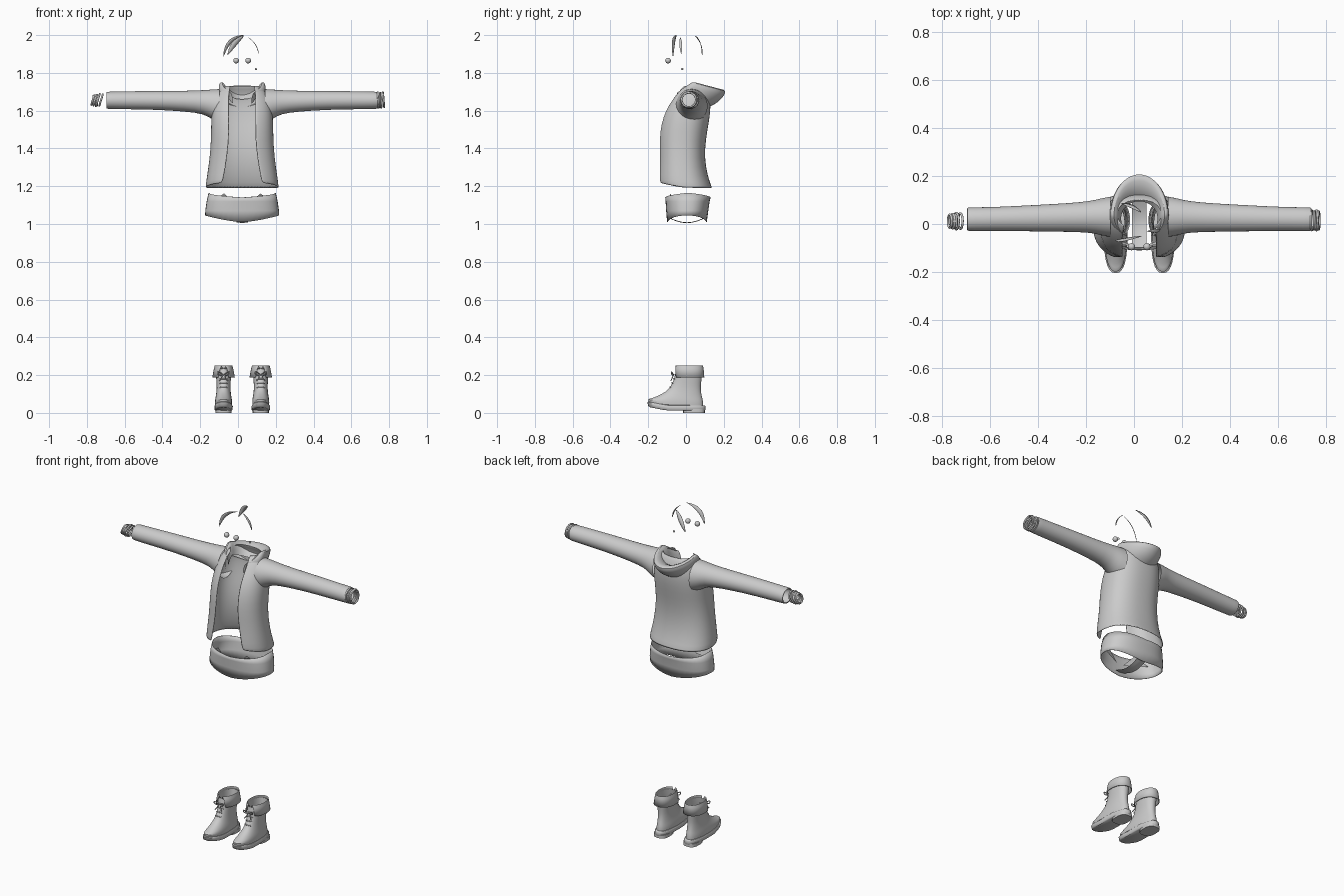
import bpy, bmesh, math
from math import sin, cos, pi, copysign
from mathutils import Vector

if "Cube" in bpy.data.objects:
    bpy.data.objects.remove(bpy.data.objects["Cube"])

CX = 0.022  # centre line of the outfit

grey = bpy.data.materials.new("plain grey")
grey.use_nodes = True
grey.diffuse_color = (0.6, 0.6, 0.6, 1)
grey.node_tree.nodes["Principled BSDF"].inputs["Base Color"].default_value = (0.6, 0.6, 0.6, 1)


def smooth(ob, angle=50):
    bpy.ops.object.select_all(action="DESELECT")
    ob.select_set(True)
    bpy.context.view_layer.objects.active = ob
    bpy.ops.object.shade_smooth_by_angle(angle=math.radians(angle))


def loft(name, rows, closed=True, caps=False, subsurf=0, thick=0):
    """Skin rows of points into a surface."""
    bm = bmesh.new()
    grid = [[bm.verts.new(p) for p in row] for row in rows]
    n = len(rows[0])
    for a, b in zip(grid, grid[1:]):
        for i in range(n if closed else n - 1):
            j = (i + 1) % n
            bm.faces.new((a[i], a[j], b[j], b[i]))
    if caps:
        bm.faces.new(grid[0])
        bm.faces.new(grid[-1])
    bmesh.ops.recalc_face_normals(bm, faces=bm.faces)
    me = bpy.data.meshes.new(name)
    bm.to_mesh(me)
    bm.free()
    me.materials.append(grey)
    ob = bpy.data.objects.new(name, me)
    bpy.context.collection.objects.link(ob)
    if thick:
        mod = ob.modifiers.new("Thickness", "SOLIDIFY")
        mod.thickness = thick
    if subsurf:
        mod = ob.modifiers.new("Smooth", "SUBSURF")
        mod.levels = mod.render_levels = subsurf
    smooth(ob)


def power(v, e):
    return copysign(abs(v) ** e, v)


def oval(x, yf, yb, z, w, n=24, e=1.0):
    """Flat ring from front yf to back yb with half width w."""
    yc, d = (yf + yb) / 2, (yb - yf) / 2
    return [Vector((x + w * power(sin(2 * pi * i / n), e),
                    yc + d * power(cos(2 * pi * i / n), e), z)) for i in range(n)]


def torus(name, loc, major, minor, rot):
    bpy.ops.mesh.primitive_torus_add(location=loc, rotation=rot, major_radius=major,
                                     minor_radius=minor, major_segments=28, minor_segments=8)
    ob = bpy.context.object
    ob.name = name
    ob.data.materials.append(grey)
    smooth(ob)


def ball(name, loc, r):
    bpy.ops.mesh.primitive_uv_sphere_add(location=loc, radius=r, segments=20, ring_count=12)
    ob = bpy.context.object
    ob.name = name
    ob.data.materials.append(grey)
    smooth(ob)


def cord(name, pts, r):
    cu = bpy.data.curves.new(name, "CURVE")
    cu.dimensions = "3D"
    cu.bevel_depth, cu.bevel_resolution = r, 2
    sp = cu.splines.new("NURBS")
    sp.points.add(len(pts) - 1)
    for p, co in zip(sp.points, pts):
        p.co = (*co, 1)
    sp.use_endpoint_u, sp.order_u = True, 3
    cu.materials.append(grey)
    bpy.context.collection.objects.link(bpy.data.objects.new(name, cu))


# Jacket body, open down the front: height, half width, front, back, half opening
body = [(1.19, .195, -.155, .14, .105), (1.25, .187, -.155, .115, .098),
        (1.35, .172, -.148, .098, .08), (1.45, .165, -.15, .105, .07),
        (1.53, .165, -.14, .12, .07), (1.60, .16, -.118, .13, .07),
        (1.66, .15, -.08, .13, .07), (1.70, .13, -.05, .12, .07),
        (1.735, .09, -.02, .10, .06)]
rows = []
for k, (z, w, yf, yb, gap) in enumerate(body):
    top = pi - math.asin((gap / w) ** (1 / .85))
    row = []
    for i in range(33):
        a = top * (i / 16 - 1)
        lift = .03 * max(0, -cos(a)) if k == 0 else 0
        row.append((CX + w * power(sin(a), .85),
                    (yf + yb) / 2 + (yb - yf) / 2 * power(cos(a), .85), z + lift))
    rows.append(row)
loft("jacket_body", rows, closed=False, subsurf=1, thick=.006)

# Sleeves: distance out, centre y, centre z, radii
sleeve = [(.12, .03, 1.625, .085, .09), (.16, .03, 1.633, .078, .08),
          (.20, .03, 1.646, .066, .063), (.30, .027, 1.65, .06, .055),
          (.45, .024, 1.655, .055, .05), (.60, .021, 1.655, .05, .048),
          (.70, .02, 1.655, .05, .046), (.722, .02, 1.655, .049, .045),
          (.716, .02, 1.655, .042, .038)]
for side, label in ((1, "left"), (-1, "right")):
    rows = [[(CX + side * x, y + ry * cos(2 * pi * i / 24), z + rz * sin(2 * pi * i / 24))
             for i in range(24)] for x, y, z, ry, rz in sleeve]
    loft(label + "_sleeve", rows, subsurf=1)

# Hood lying folded back: half width, centre y, back depth, side height, back height
hood = [(.11, .03, .095, 1.68, 1.62), (.122, .03, .135, 1.705, 1.64),
        (.125, .035, .165, 1.73, 1.675), (.12, .04, .175, 1.75, 1.708),
        (.107, .035, .15, 1.757, 1.715), (.088, .03, .10, 1.74, 1.70),
        (.076, .025, .07, 1.69, 1.66)]
rows = []
for w, yc, d, zs, zb in hood:
    row = []
    for i in range(33):
        a = 2.5 * (i / 16 - 1)
        back, front = max(0, cos(a)), max(0, -cos(a))
        row.append((CX + w * sin(a), yc + d * back - .1 * front,
                    zs + (zb - zs) * back - .07 * front))
    rows.append(row)
loft("hood", rows, closed=False, subsurf=1)

# Bracelets on both wrists
for i, x in enumerate((.742, .752, .762, .771)):
    torus("left_bracelet_%d" % i, (x, .015, 1.657), .041 - .003 * (i % 2), .005,
          (0, pi / 2 + .08 * (i % 3 - 1), 0))
for i, (x, r) in enumerate(((-.725, .032), (-.742, .034), (-.757, .03), (-.769, .027))):
    torus("right_bracelet_%d" % i, (x, .012, 1.656), r, .005, (0, pi / 2 + .3, 0))
wrist = [[(x, .012 + r * cos(2 * pi * i / 24), 1.656 + r * sin(2 * pi * i / 24))
          for i in range(24)] for x, r in ((-.742, .033), (-.769, .027))]
loft("right_wristband", wrist)

# Shorts: height, half width, front, back; the last row is the slanted leg edge
rows = []
for k, (z, w, yf, yb) in enumerate([(1.165, .178, -.11, .13), (1.12, .188, -.108, .125),
                                    (1.07, .195, -.105, .118), (1.01, .196, -.10, .11)]):
    row = oval(CX, yf, yb, z, w, 40, .85)
    for p in row:
        out = min(1, abs(p.x - CX) / w)
        if k == 0:
            p.z -= .025 * (1 - out) ** .5
        elif k == 3:
            p.z += .035 * out ** 1.5
    rows.append(row)
loft("shorts", rows, thick=.003)
rows = []
for i in range(13):
    t = i / 12
    y, z = -.1 + .21 * t, 1.035 - .03 * sin(pi * t)
    rows.append([(CX + s * .03, y, z + abs(s) * .004) for s in (-1, -.4, 0, .4, 1)])
loft("shorts_crotch", rows, closed=False)
for s in (1, -1):
    loft("pocket_lining", [[(CX + s * .095, -.085, 1.162), (CX + s * .12, -.085, 1.145)],
                           [(CX + s * .02, -.092, 1.08), (CX + s * .16, -.04, 1.10)]], closed=False)

# Boots
upper = [(.03, -.195, .092, .044), (.055, -.205, .092, .046), (.075, -.185, .088, .044),
         (.09, -.15, .084, .041), (.11, -.108, .08, .038), (.14, -.08, .078, .036),
         (.18, -.062, .083, .039), (.235, -.052, .088, .043)]
cuff = [(.235, -.05, .086, .042), (.25, -.056, .09, .047), (.235, -.06, .093, .051),
        (.187, -.062, .097, .06)]


def toe_lift(row):
    for p in row:
        p.z += .2 * max(0, -p.y - .1)
    return row


for side, label in ((1, "left"), (-1, "right")):
    bx = CX + side * .0985
    loft(label + "_boot", [toe_lift(oval(bx, f, b, z, w, 28, .85)) if z < .06
                           else oval(bx, f, b, z, w, 28, .9) for z, f, b, w in upper], subsurf=1)
    loft(label + "_sole", [toe_lift(oval(bx, f, b, z, w, 28, .8)) for z, f, b, w in
                           ((.012, -.19, .1, .044), (.016, -.2, .103, .048),
                            (.036, -.205, .103, .049), (.04, -.2, .1, .046))], caps=True)
    loft(label + "_heel", [oval(bx, -.015, .1, z, .043, 20, .7) for z in (0, .02)], caps=True)
    # Turned-down cuff, split at the front
    rows = []
    for k, (z, f, b, w) in enumerate(cuff):
        row = []
        for i in range(29):
            a = (pi - .06 - .14 * k) * (i / 14 - 1)
            row.append((bx + w * power(sin(a), .9),
                        (f + b) / 2 + (b - f) / 2 * power(cos(a), .9), z))
        rows.append(row)
    loft(label + "_boot_cuff", rows, closed=False, thick=.004)
    # Laces: crossings and a small bow
    for i in range(4):
        y, z = -.06 - .009 * (3 - i), .2 - .022 * (3 - i)
        cord("lace", [(bx - .02, y + .01, z), (bx, y - .006, z + .006), (bx + .02, y + .01, z)], .003)
    for s in (1, -1):
        cord("lace_bow", [(bx, -.065, .2), (bx + s * .03, -.08, .225), (bx + s * .03, -.075, .2),
                          (bx, -.066, .198), (bx + s * .022, -.08, .17)], .0028)

# Eyes and earring
for x in (-.01, .054):
    ball("eye", (x, -.095, 1.865), .015)
ball("earring", (.095, -.02, 1.82), .006)


# Loose hair strands: tapered ribbons along a bent path
def strand(name, a, m, b, across, width):
    a, m, b, across = map(Vector, (a, m, b, across))
    c = 2 * m - (a + b) / 2
    rows = []
    for i in range(15):
        t = i / 14
        p = a * (1 - t) ** 2 + c * 2 * t * (1 - t) + b * t * t
        half = across.normalized() * (width * (.06 + abs(sin(pi * t)) ** .8) / 2)
        rows.append([p - half, p, p + half])
    loft(name, rows, closed=False, thick=.002)


strand("front_hair_strand", (.03, -.05, 2), (-.042, -.065, 1.965), (-.077, -.068, 1.888),
       (.6, .6, -.5), .022)
strand("back_hair_strand", (.03, .05, 1.995), (-.018, .078, 1.955), (-.055, .086, 1.895),
       (.7, .2, -.6), .026)
strand("side_hair_strand", (.055, -.03, 1.988), (.093, -.028, 1.95), (.11, -.025, 1.9),
       (.1, 1, 0), .014)
